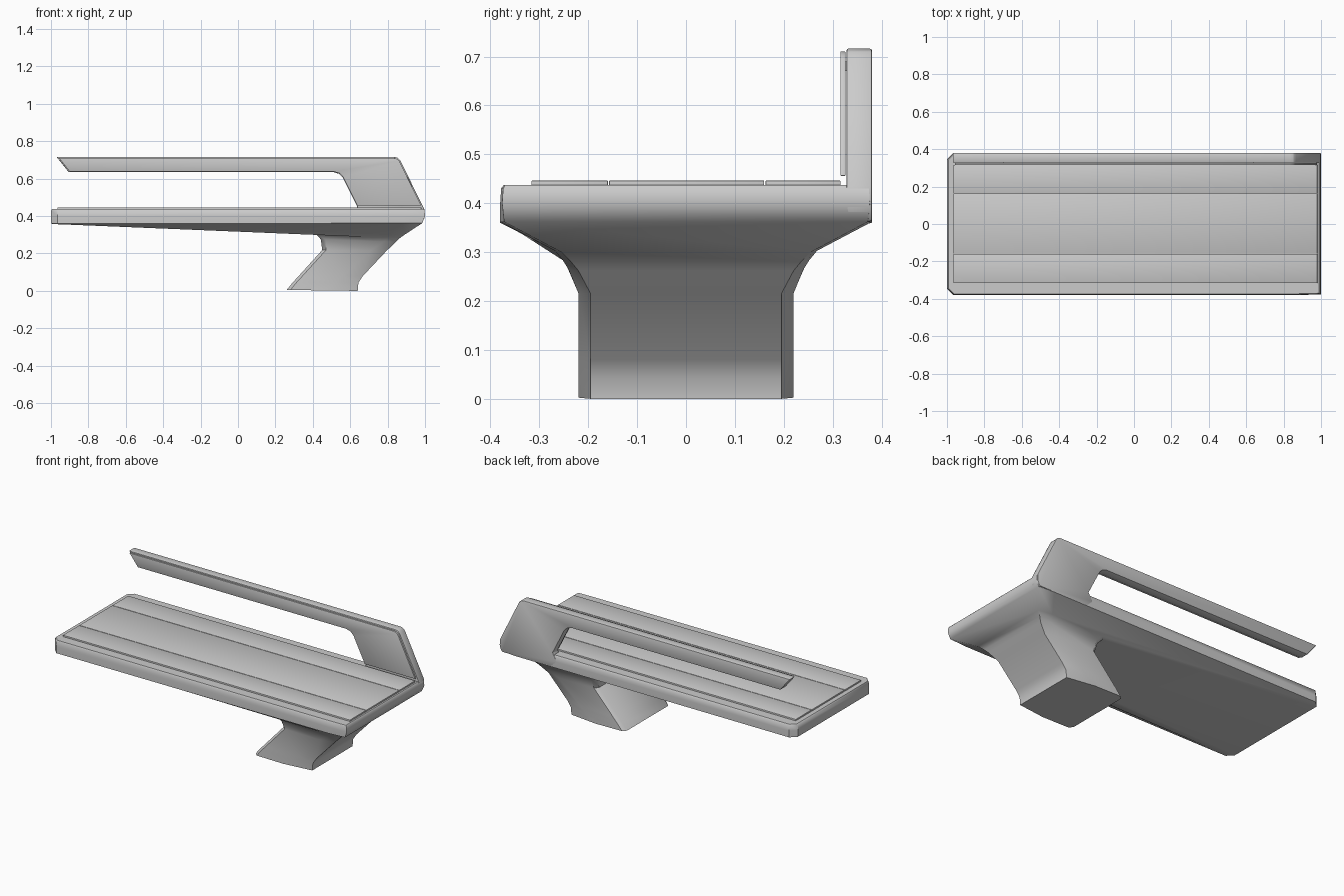
import bpy, bmesh

if "Cube" in bpy.data.objects:
    bpy.data.objects.remove(bpy.data.objects["Cube"])


def make_object(name, bm, bevel=0.0, angle=0.6):
    bmesh.ops.recalc_face_normals(bm, faces=bm.faces)
    mesh = bpy.data.meshes.new(name)
    bm.to_mesh(mesh)
    bm.free()
    ob = bpy.data.objects.new(name, mesh)
    bpy.context.collection.objects.link(ob)
    bpy.ops.object.select_all(action='DESELECT')
    bpy.context.view_layer.objects.active = ob
    ob.select_set(True)
    if bevel:
        mod = ob.modifiers.new("soft_edges", 'BEVEL')
        mod.width, mod.segments, mod.limit_method = bevel, 2, 'ANGLE'
        bpy.ops.object.modifier_apply(modifier=mod.name)
    bpy.ops.object.shade_smooth_by_angle(angle=angle)
    return ob


def ring(bm, xr, yr, xm, ym, xl, yl, c, zl, zr):
    """Symmetric eight-point outline whose height changes evenly along x."""
    half = [(xr, yr), (xm, ym), (xl + c, yl), (xl, yl - c)]
    pts = half + [(x, -y) for x, y in reversed(half)]
    return [bm.verts.new((x, y, zl + (zr - zl) * (x - xl) / (xr - xl))) for x, y in pts]


def extrude_profile(name, pts, y0, y1, bevel):
    """Closed x-z profile extruded along y."""
    bm = bmesh.new()
    a = [bm.verts.new((x, y0, z)) for x, z in pts]
    b = [bm.verts.new((x, y1, z)) for x, z in pts]
    bm.faces.new(a)
    bm.faces.new(b[::-1])
    for i in range(len(pts)):
        j = (i + 1) % len(pts)
        bm.faces.new((a[i], a[j], b[j], b[i]))
    return make_object(name, bm, bevel)


# Seat body flowing down into the leaning pedestal: one loft
sections = [
    (0.990, .370, .88, .373, -.993, .373, .030, .437, .437),
    (0.997, .374, .88, .378, -.999, .378, .035, .430, .430),
    (1.000, .376, .88, .380, -1.00, .380, .035, .400, .400),
    (0.985, .372, .88, .380, -1.00, .380, .035, .360, .362),
    (0.890, .255, .80, .268, -.985, .365, .030, .357, .300),
    (0.862, .235, .80, .252, 0.415, .258, .030, .305, .280),
    (0.845, .220, .78, .240, 0.443, .245, .025, .275, .262),
    (0.795, .195, .71, .220, 0.450, .220, .020, .218, .215),
    (0.668, .195, .56, .220, 0.325, .220, .020, .080, .080),
    (0.644, .195, .52, .220, 0.293, .220, .020, .045, .045),
    (0.640, .195, .46, .220, 0.260, .220, .020, .005, .000),
]
bm = bmesh.new()
rings = [ring(bm, *s) for s in sections]
for a, b in zip(rings, rings[1:]):
    for i in range(8):
        j = (i + 1) % 8
        bm.faces.new((a[i], a[j], b[j], b[i]))
bm.faces.new(rings[0])
bm.faces.new(rings[-1])
make_object("seat_body", bm, angle=0.7)

# Three seat boards with narrow gaps
for n, (y0, y1) in enumerate([(-.316, -.160), (-.157, .160), (.163, .316)]):
    outline = [(-.965, .43), (.98, .43), (.98, .446), (-.965, .446)]
    extrude_profile(f"seat_board_{n + 1}", outline, y0, y1, 0.001)

# Cantilevered backrest rising from the right rear corner
back = [(-.97, .716), (.835, .716), (.853, .712), (.867, .698), (.997, .435), (.997, .39),
        (.983, .363), (.65, .363), (.61, .40), (.638, .45), (.56, .605), (.54, .626),
        (.51, .635), (-.905, .635)]
extrude_profile("backrest", back, .328, .3805, 0.004)

# Thin facing panel on the front of the backrest
panel = [(-.957, .710), (.832, .710), (.85, .706), (.862, .695), (.98, .456), (.638, .456),
         (.562, .608), (.542, .629), (.51, .638), (-.90, .638)]
extrude_profile("backrest_panel", panel, .316, .326, 0.001)

# Hidden spacer rail joining panel and backrest
rail = [(-.70, .67), (.64, .67), (.64, .69), (-.70, .69)]
extrude_profile("panel_spacer", rail, .322, .332, 0.0)
